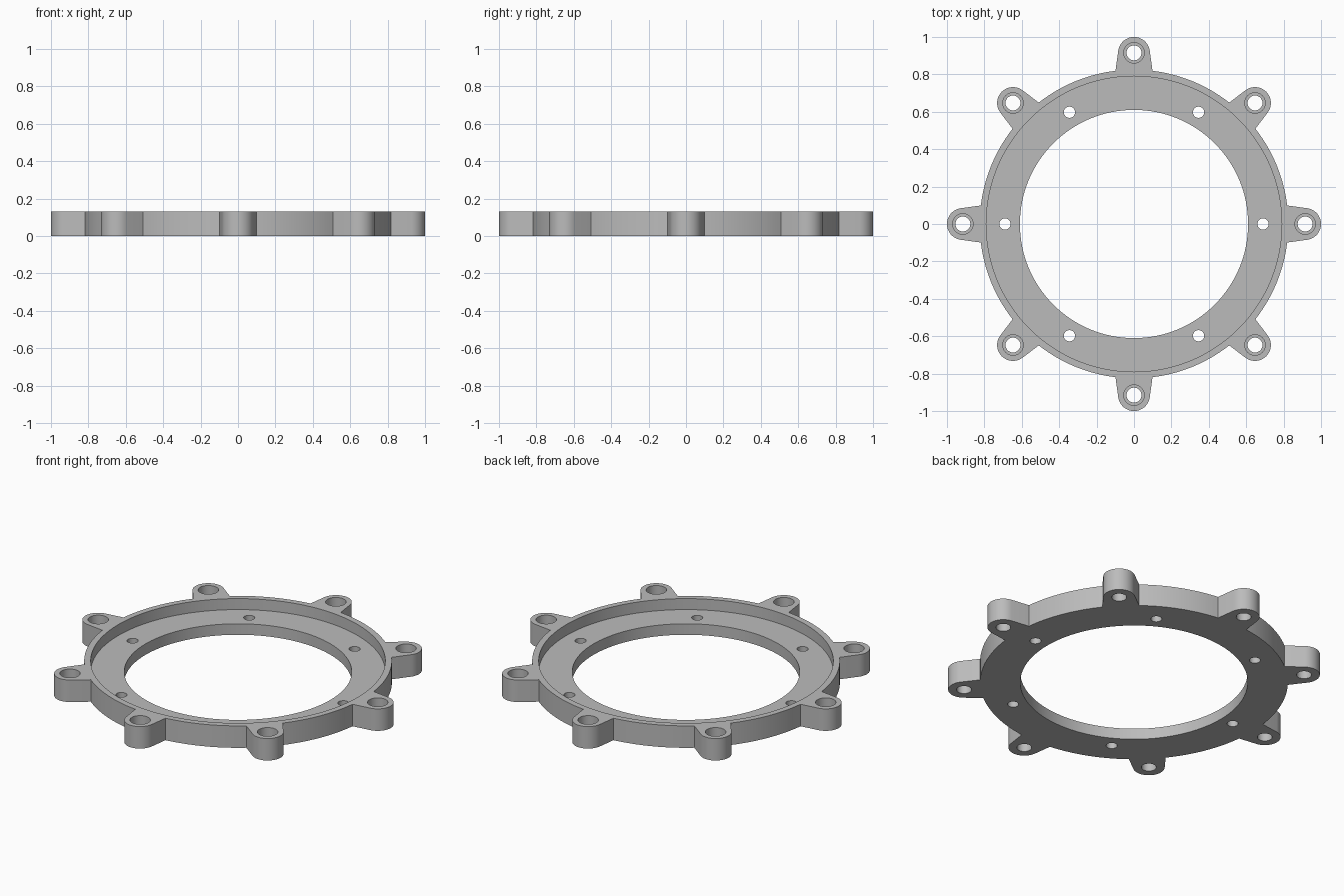
import bpy
import bmesh
from math import sin, cos, pi, radians, asin

HEIGHT, FLOOR = 0.13, 0.065
RING_R, RECESS_R, BORE_R = 0.825, 0.79, 0.61
LUG_AT, LUG_R, ROOT_HALF = 0.915, 0.085, 0.099
LUGS, SCREWS = 8, 6

cube = bpy.data.objects.get("Cube")
if cube:
    bpy.data.objects.remove(cube)

grey = bpy.data.materials.new("light_grey")
grey.use_nodes = True
colour = (0.5, 0.5, 0.5, 1)
grey.diffuse_color = colour
grey.node_tree.nodes["Principled BSDF"].inputs["Base Color"].default_value = colour


def polar(r, a):
    return r * cos(a), r * sin(a)


def circle(r, centre=(0, 0), n=32):
    return [(centre[0] + r * cos(2 * pi * i / n), centre[1] + r * sin(2 * pi * i / n))
            for i in range(n)]


def prisms(name, outlines, z0, z1):
    """One object holding a vertical prism for each outline."""
    bm = bmesh.new()
    for outline in outlines:
        face = bm.faces.new([bm.verts.new((x, y, z0)) for x, y in outline])
        made = bmesh.ops.extrude_face_region(bm, geom=[face])["geom"]
        top = [v for v in made if isinstance(v, bmesh.types.BMVert)]
        bmesh.ops.translate(bm, verts=top, vec=(0, 0, z1 - z0))
    bmesh.ops.recalc_face_normals(bm, faces=bm.faces)
    mesh = bpy.data.meshes.new(name)
    bm.to_mesh(mesh)
    bm.free()
    obj = bpy.data.objects.new(name, mesh)
    bpy.context.collection.objects.link(obj)
    return obj


# Outer outline: round-ended lugs joined by arcs of the ring
outline = []
root = asin(ROOT_HALF / RING_R)
pitch = 2 * pi / LUGS
for k in range(LUGS):
    a = k * pitch
    outline.append(polar(RING_R, a - root))
    for i in range(21):
        t = radians(-82 + 164 * i / 20)
        out, side = LUG_AT + LUG_R * cos(t), LUG_R * sin(t)
        outline.append((out * cos(a) - side * sin(a), out * sin(a) + side * cos(a)))
    arc = pitch - 2 * root
    outline += [polar(RING_R, a + root + arc * i / 14) for i in range(14)]

body = prisms("mounting_ring", [outline], 0, HEIGHT)
body.data.materials.append(grey)

# Recess inside the rim and counterbores in the lugs
lug_centres = [polar(LUG_AT, k * pitch) for k in range(LUGS)]
pockets = prisms("pocket_cutter",
                 [circle(RECESS_R, n=128)] + [circle(0.055, c) for c in lug_centres],
                 FLOOR, HEIGHT + 0.1)

# Central bore, lug bolt holes and small screw holes
screw_centres = [polar(0.69, 2 * pi * k / SCREWS) for k in range(SCREWS)]
holes = prisms("hole_cutter",
               [circle(BORE_R, n=128)] + [circle(0.04, c) for c in lug_centres]
               + [circle(0.03, c) for c in screw_centres],
               -0.1, HEIGHT + 0.1)

bpy.ops.object.select_all(action='DESELECT')
body.select_set(True)
bpy.context.view_layer.objects.active = body
for cutter in (pockets, holes):
    cutter.hide_render = True
    mod = body.modifiers.new(cutter.name, 'BOOLEAN')
    mod.operation, mod.solver, mod.object = 'DIFFERENCE', 'EXACT', cutter
    bpy.ops.object.modifier_apply(modifier=mod.name)
    bpy.data.objects.remove(cutter)

# Smooth curved walls, crisp rims
bpy.ops.object.shade_smooth_by_angle(angle=radians(25))
